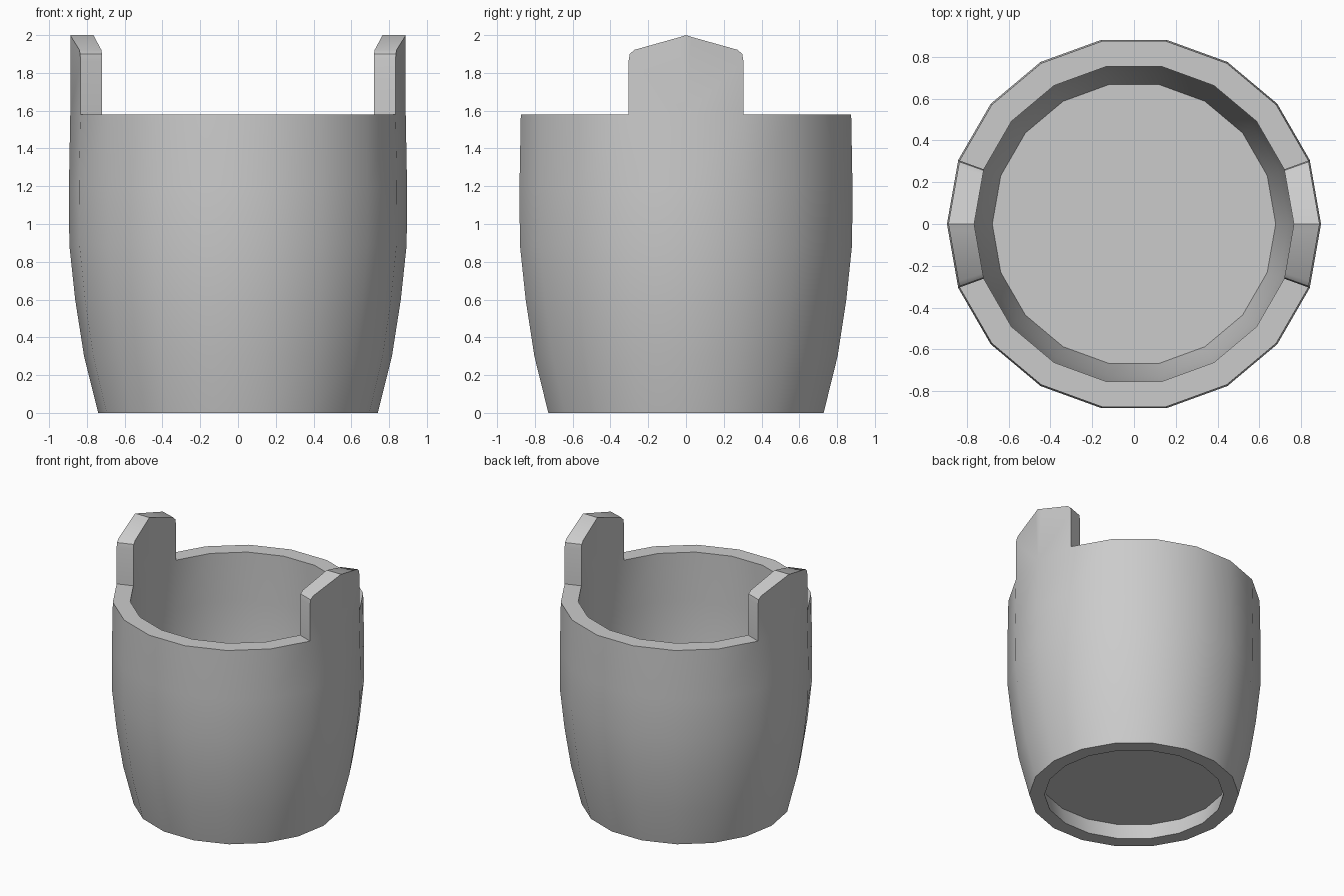
import bpy, bmesh
from math import sin, cos, radians

if "Cube" in bpy.data.objects:
    bpy.data.objects.remove(bpy.data.objects["Cube"])

SIDES = 18
STEP = radians(360 / SIDES)
RIM_Z, R_OUT, R_IN = 1.58, 0.888, 0.765
# (radius, height) wall sections, bottom to rim
OUTER = [(0.74, 0), (0.815, 0.3), (0.862, 0.6), (0.893, 0.89), (0.895, 1.2), (R_OUT, RIM_Z)]
INNER = [(0.632, 0), (0.695, 0.3), (0.738, 0.6), (0.768, 0.89), (0.77, 1.2), (R_IN, RIM_Z)]
# half outline of a lug: (fraction across one stave, height)
LUG = [(1, RIM_Z), (1, 1.865), (0.98, 1.9), (0.9, 1.922), (0.1, 1.99), (0, 2.0)]
LUG_STAVES = {0, SIDES - 1, SIDES // 2 - 1, SIDES // 2}


def finish(bm, name):
    bmesh.ops.remove_doubles(bm, verts=bm.verts, dist=1e-4)
    bmesh.ops.recalc_face_normals(bm, faces=bm.faces)
    mesh = bpy.data.meshes.new(name)
    bm.to_mesh(mesh)
    bm.free()
    ob = bpy.data.objects.new(name, mesh)
    bpy.context.collection.objects.link(ob)
    bpy.ops.object.select_all(action='DESELECT')
    ob.select_set(True)
    bpy.context.view_layer.objects.active = ob
    bpy.ops.object.shade_smooth_by_angle(angle=radians(30))
    return ob


# Bucket wall: closed ring profile, rim left open under the lugs
bm = bmesh.new()
profile = OUTER + INNER[::-1]
n = len(profile)
rings = [[bm.verts.new((r * cos(i * STEP), r * sin(i * STEP), z)) for r, z in profile]
         for i in range(SIDES)]
for i in range(SIDES):
    a, b = rings[i], rings[(i + 1) % SIDES]
    for k in range(n):
        if k == len(OUTER) - 1 and i in LUG_STAVES:
            continue
        m = (k + 1) % n
        bm.faces.new((a[k], b[k], b[m], a[m]))


# Handle lugs: two mirrored halves on each side, continuing the wall upward
def lug_half(sx, sy):
    def outline(r, pts):
        return [bm.verts.new((sx * r * (1 - t + t * cos(STEP)), sy * t * r * sin(STEP), z))
                for t, z in pts]
    pts = LUG + [(0, RIM_Z)]
    out, inn = outline(R_OUT, pts), outline(R_IN, pts)
    bm.faces.new(out)
    bm.faces.new(inn)
    for k in range(len(LUG) - 1):
        bm.faces.new((out[k], out[k + 1], inn[k + 1], inn[k]))


for sx in (-1, 1):
    for sy in (-1, 1):
        lug_half(sx, sy)
finish(bm, "bucket_wall")

# Floor: disc set up inside the wall
bm = bmesh.new()
loops = [[bm.verts.new((0.7 * cos(i * STEP), 0.7 * sin(i * STEP), z)) for i in range(SIDES)]
         for z in (0.13, 0.22)]
for loop in loops:
    bm.faces.new(loop)
for i in range(SIDES):
    j = (i + 1) % SIDES
    bm.faces.new((loops[0][i], loops[0][j], loops[1][j], loops[1][i]))
finish(bm, "bucket_floor")
